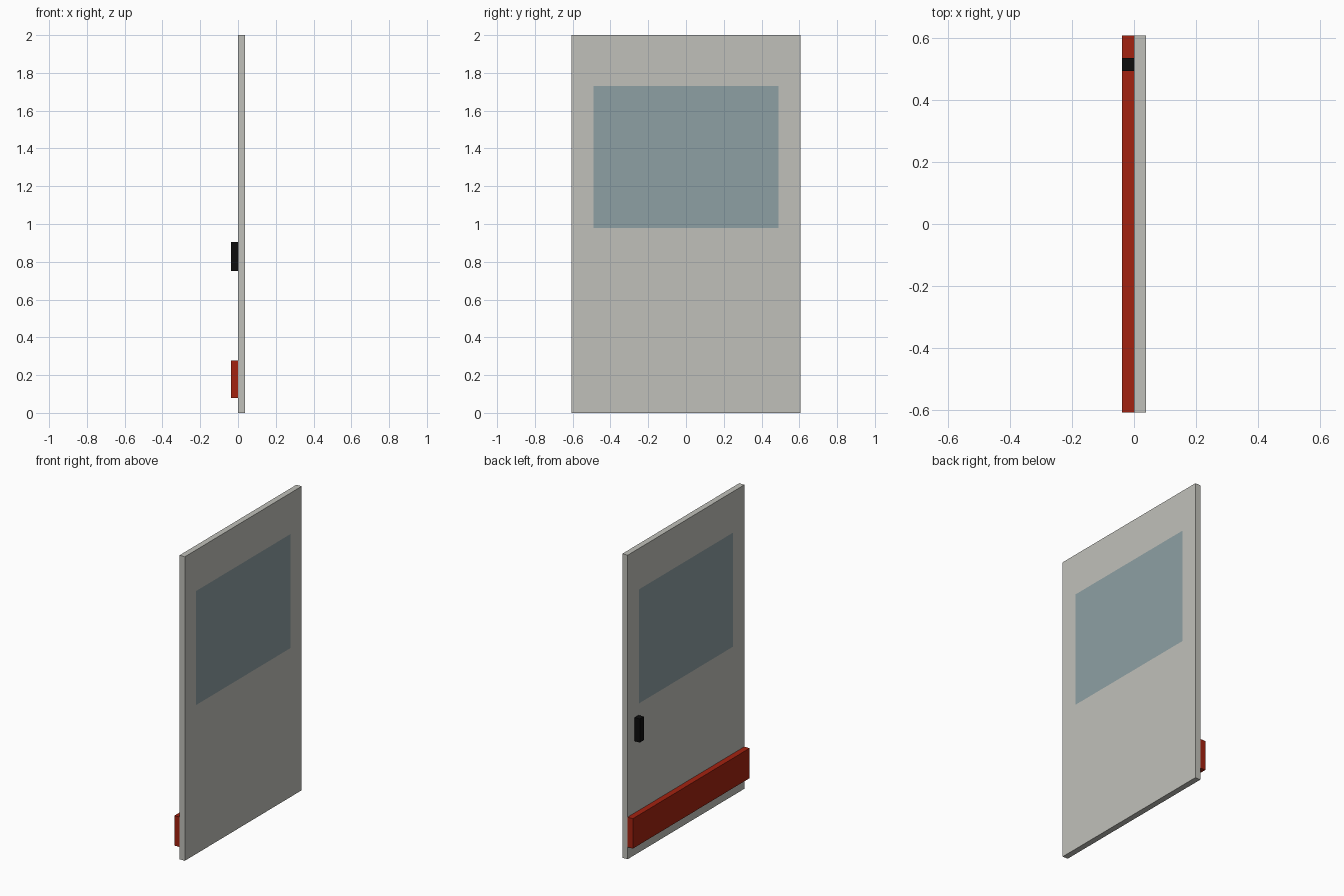
import bpy
import bmesh
from mathutils import Vector

cube = bpy.data.objects.get("Cube")
if cube:
    bpy.data.objects.remove(cube, do_unlink=True)


def material(name, rgb):
    mat = bpy.data.materials.new(name)
    mat.use_nodes = True
    color = (*rgb, 1.0)
    mat.diffuse_color = color
    mat.node_tree.nodes["Principled BSDF"].inputs["Base Color"].default_value = color
    return mat


def box(name, low, high, *mats, window=None):
    """Box between two corners; a window splits and recolours both broad faces."""
    low, high = Vector(low), Vector(high)
    bm = bmesh.new()
    bmesh.ops.create_cube(bm, size=1)
    bmesh.ops.scale(bm, vec=high - low, verts=bm.verts)
    bmesh.ops.translate(bm, vec=(low + high) / 2, verts=bm.verts)
    if window:
        half_width, bottom, top = window
        cuts = [((0, -half_width, 0), (0, 1, 0)), ((0, half_width, 0), (0, 1, 0)),
                ((0, 0, bottom), (0, 0, 1)), ((0, 0, top), (0, 0, 1))]
        for point, normal in cuts:
            bmesh.ops.bisect_plane(bm, geom=bm.verts[:] + bm.edges[:] + bm.faces[:],
                                   plane_co=point, plane_no=normal)
        for face in bm.faces:
            c = face.calc_center_median()
            if abs(face.normal.x) > 0.9 and abs(c.y) < half_width and bottom < c.z < top:
                face.material_index = 1
    mesh = bpy.data.meshes.new(name)
    bm.to_mesh(mesh)
    bm.free()
    for mat in mats:
        mesh.materials.append(mat)
    obj = bpy.data.objects.new(name, mesh)
    bpy.context.collection.objects.link(obj)
    return obj


paint = material("warm grey paint", (0.53, 0.53, 0.49))
glass = material("blue grey glass", (0.27, 0.35, 0.37))
red = material("red trim", (0.37, 0.016, 0.005))
black = material("black", (0.004, 0.004, 0.004))

WIDTH = 0.607   # half the door width
DEPTH = 0.038   # thickness of each layer

# Door leaf with a flush window seen from both sides
box("door_panel", (0, -WIDTH, 0), (DEPTH, WIDTH, 2), paint, glass,
    window=(0.49, 0.98, 1.73))

# Outer face: lower trim strip and handle
box("trim_strip", (-DEPTH, -WIDTH, 0.08), (0, WIDTH, 0.277), red)
box("door_handle", (-DEPTH, 0.493, 0.75), (0, 0.535, 0.905), black)
